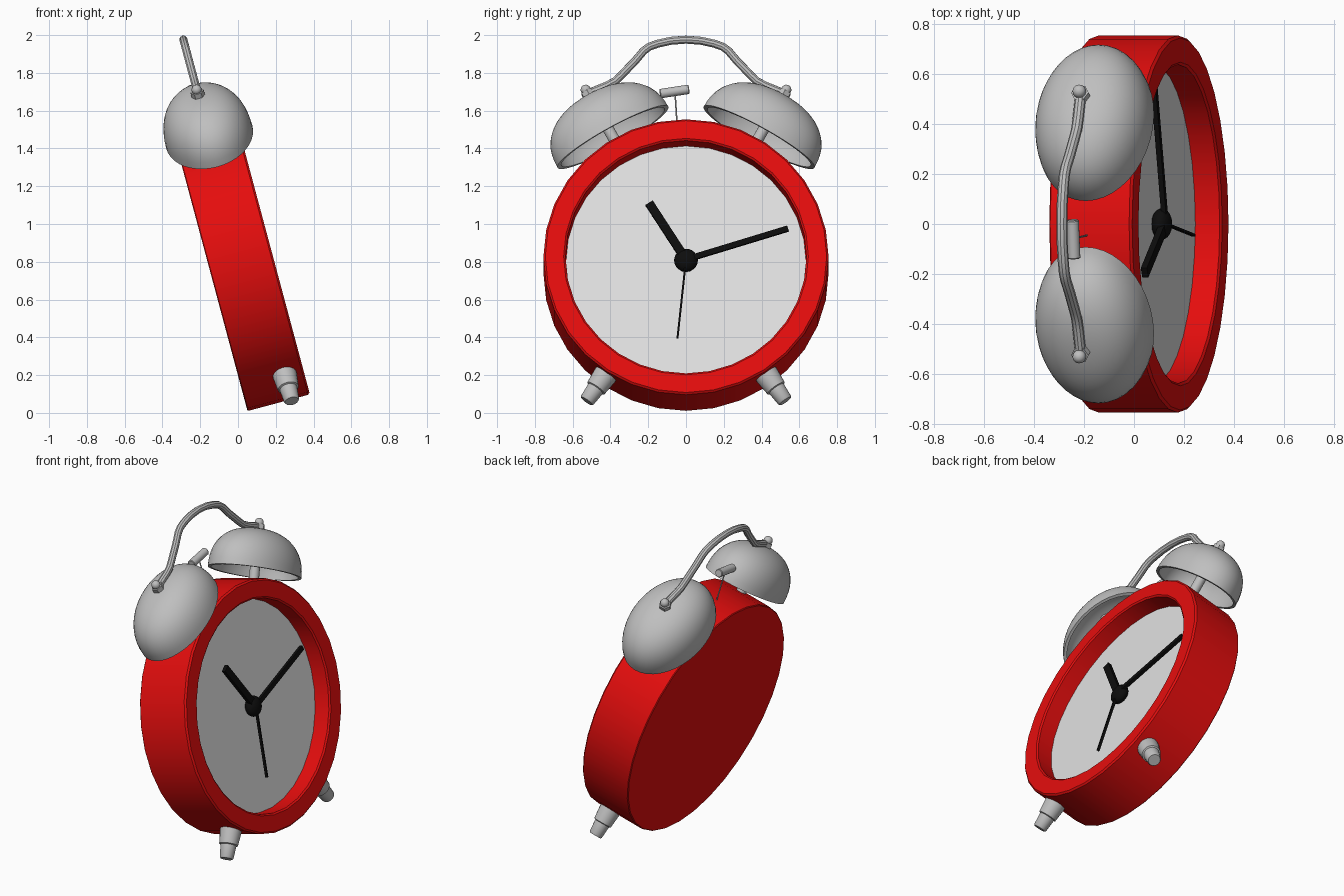
import bpy, bmesh, math
from mathutils import Matrix, Vector

if "Cube" in bpy.data.objects:
    bpy.data.objects.remove(bpy.data.objects["Cube"])

# Clock frame: local X = drum axis (towards the dial), Y = sideways, Z = up the dial, leaning back 15 degrees
FRAME = Matrix.Translation((-0.145, 0, 0.739)) @ Matrix.Rotation(math.radians(-15), 4, 'Y')
AXIS = Matrix.Rotation(math.radians(90), 4, 'Y')      # lathe Z -> drum axis


def material(name, rgb):
    m = bpy.data.materials.new(name)
    m.diffuse_color = (*rgb, 1)
    m.use_nodes = True
    m.node_tree.nodes["Principled BSDF"].inputs["Base Color"].default_value = m.diffuse_color
    return m


RED = material("red enamel", (0.78, 0.004, 0.004))
METAL = material("grey metal", (0.52, 0.52, 0.52))
DIAL = material("dial white", (0.75, 0.75, 0.75))
BLACK = material("black", (0.004, 0.004, 0.004))


def finish(name, bm, mat, matrix):
    bmesh.ops.remove_doubles(bm, verts=bm.verts, dist=1e-5)
    bmesh.ops.transform(bm, matrix=FRAME @ matrix, verts=bm.verts)
    bmesh.ops.recalc_face_normals(bm, faces=bm.faces)
    me = bpy.data.meshes.new(name)
    bm.to_mesh(me)
    bm.free()
    me.materials.append(mat)
    ob = bpy.data.objects.new(name, me)
    bpy.context.collection.objects.link(ob)
    return ob


def lathe(name, profile, mat, matrix, n=32):
    """Turn (radius, height) points round local Z."""
    bm = bmesh.new()
    rings = []
    for r, h in profile:
        if r == 0:
            rings.append([bm.verts.new((0, 0, h))] * n)
        else:
            rings.append([bm.verts.new((r * math.cos(2 * math.pi * i / n),
                                        r * math.sin(2 * math.pi * i / n), h)) for i in range(n)])
    for a, b in zip(rings, rings[1:]):
        for i in range(n):
            j = (i + 1) % n
            bm.faces.new(list(dict.fromkeys((a[i], a[j], b[j], b[i]))))
    return finish(name, bm, mat, matrix)


def radial(angle, depth):
    """Frame whose Z points outwards from the drum at an angle from the top."""
    return Matrix.Translation((depth, 0, 0)) @ Matrix.Rotation(-angle, 4, 'X')


def hand(name, y, z, width, thick, depth):
    """Flat bar from the dial centre to (y, z)."""
    bm = bmesh.new()
    bmesh.ops.create_cube(bm, size=1)
    length = math.hypot(y, z)
    bmesh.ops.transform(bm, verts=bm.verts, matrix=Matrix.Translation((0, 0, length / 2))
                        @ Matrix.Diagonal((thick, width, length, 1)))
    finish(name, bm, BLACK, radial(math.atan2(y, z), depth))


# Drum with recessed front
lathe("drum", [(0, 0), (0.75, 0), (0.755, 0.005), (0.755, 0.332), (0.745, 0.342), (0.648, 0.342),
               (0.638, 0.334), (0.636, 0.23), (0, 0.23)], RED, AXIS)
lathe("dial", [(0, 0.229), (0.635, 0.229), (0.635, 0.234), (0, 0.234)], DIAL, AXIS)

# Hands and hub
hand("hour_hand", -0.195, 0.31, 0.045, 0.025, 0.277)
hand("minute_hand", 0.54, 0.17, 0.03, 0.02, 0.28)
hand("second_hand", -0.045, -0.43, 0.01, 0.016, 0.282)
dome = [(0.063 * math.sin(math.pi * i / 12), -0.04 * math.cos(math.pi * i / 12)) for i in range(13)]
dome[0], dome[-1] = (0, -0.04), (0, 0.04)
lathe("hand_hub", dome, BLACK, Matrix.Translation((0.265, 0, 0)) @ AXIS, 24)


# Bells, their posts and finials
def bell_curve(scale):
    pts = []
    for i in range(15):
        t = math.pi / 2 * i / 14
        c, s = max(0, math.cos(t)) ** 0.86, math.sin(t) ** 0.86
        pts.append((c * 0.337 * scale if i < 14 else 0, s * 0.26 * scale))
    return pts


BELL_ANGLE = math.radians(29)
for side, label in ((1, "right"), (-1, "left")):
    base = radial(side * BELL_ANGLE, 0.18)
    squash = Matrix.Diagonal((0.70, 1, 1, 1))
    lathe(label + "_bell", bell_curve(0.93)[::-1] + bell_curve(1), METAL,
          base @ Matrix.Translation((0, 0, 0.798)) @ squash, 40)
    lathe(label + "_bell_post", [(0, 0.72), (0.03, 0.72), (0.03, 1.05), (0, 1.05)], METAL, base, 16)
    lathe(label + "_nut", [(0, 1.05), (0.036, 1.05), (0.036, 1.085), (0, 1.085)], METAL, base, 6)
    ball = [(0.027 * math.sin(math.pi * i / 10), 1.095 - 0.027 * math.cos(math.pi * i / 10))
            for i in range(11)]
    ball[0], ball[-1] = (0, 1.068), (0, 1.122)
    lathe(label + "_finial", ball, METAL, base, 16)

    # Stepped foot
    lathe(label + "_foot", [(0, 0.72), (0.065, 0.72), (0.064, 0.76), (0.056, 0.842), (0.047, 0.846),
                            (0.041, 0.92), (0.036, 0.928), (0, 0.928)], METAL,
          radial(side * math.radians(180 - 34.5), 0.24), 20)

# Carrying handle
half = [(0.54, 0.925), (0.48, 0.955), (0.42, 0.98), (0.375, 1.005), (0.345, 1.035), (0.27, 1.115),
        (0.225, 1.17), (0.195, 1.193), (0.15, 1.21), (0.08, 1.226)]
path = half + [(0, 1.232)] + [(-y, z) for y, z in reversed(half)]
cu = bpy.data.curves.new("handle", 'CURVE')
cu.dimensions = '3D'
cu.bevel_depth = 0.022
cu.bevel_resolution = 3
cu.use_fill_caps = True
sp = cu.splines.new('POLY')
sp.points.add(len(path) - 1)
for p, (y, z) in zip(sp.points, path):
    p.co = (*(FRAME @ Vector((0.181, y, z))), 1)
cu.materials.append(METAL)
handle = bpy.data.objects.new("handle", cu)
bpy.context.collection.objects.link(handle)
bpy.context.view_layer.objects.active = handle
handle.select_set(True)
bpy.ops.object.convert(target='MESH')

# Hammer between the bells
lathe("hammer_stem", [(0, 0.74), (0.004, 0.74), (0.004, 0.955), (0, 0.955)], METAL,
      radial(math.radians(-3.5), 0.155), 8)
lathe("hammer_head", [(0, -0.078), (0.022, -0.078), (0.025, -0.074), (0.025, 0.074), (0.022, 0.078),
                      (0, 0.078)], METAL,
      Matrix.Translation((0.155, -0.061, 0.955)) @ Matrix.Rotation(math.radians(-81), 4, 'X'), 16)

# Smooth curved parts, keep sharp edges
for ob in bpy.context.scene.objects:
    ob.select_set(ob.type == 'MESH')
bpy.context.view_layer.objects.active = bpy.data.objects["drum"]
bpy.ops.object.shade_smooth_by_angle(angle=math.radians(35))
